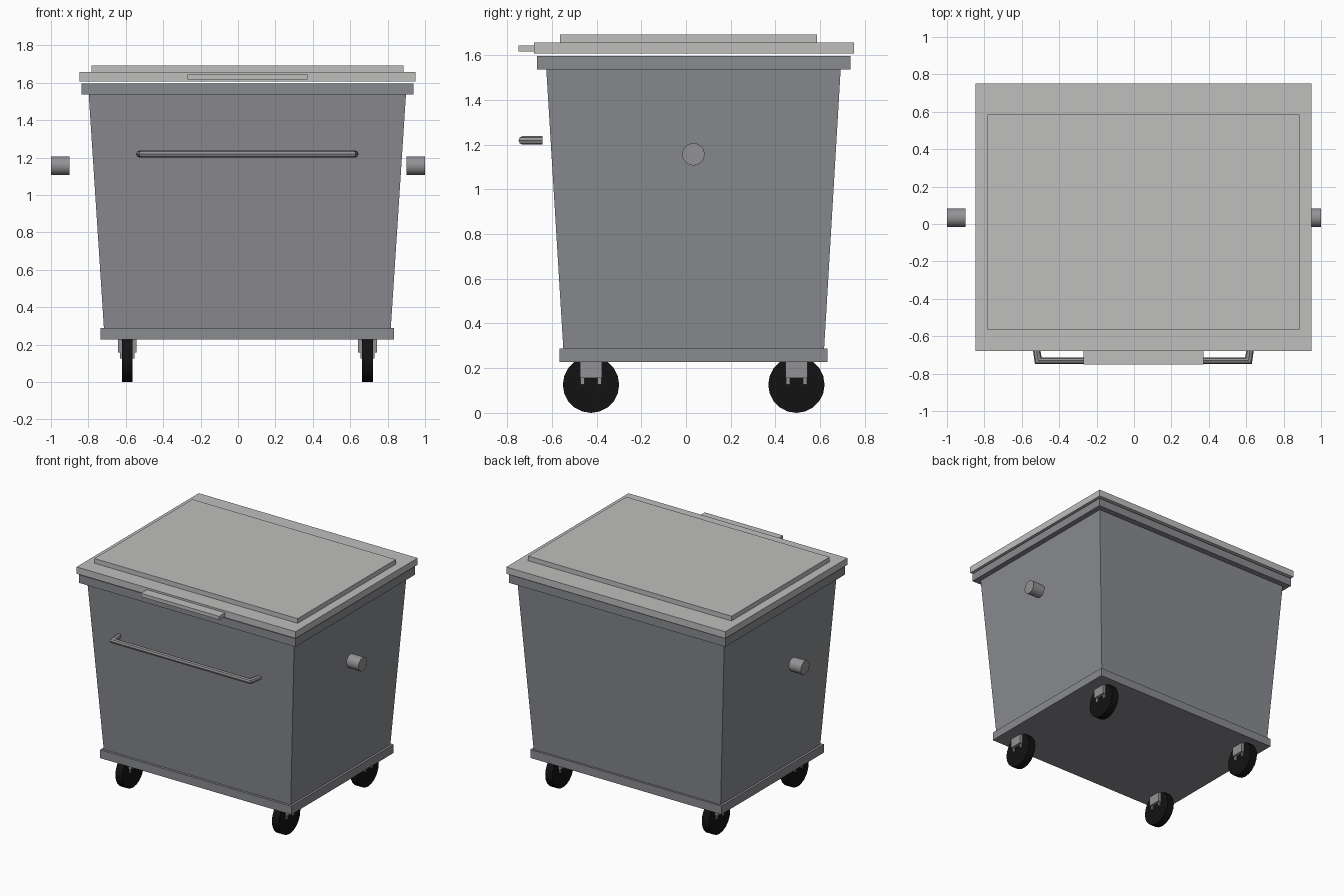
import bpy, bmesh, math
from mathutils import Vector, Matrix

if "Cube" in bpy.data.objects:
    bpy.data.objects.remove(bpy.data.objects["Cube"])


def material(name, rgb):
    m = bpy.data.materials.new(name)
    m.diffuse_color = (*rgb, 1)
    m.use_nodes = True
    m.node_tree.nodes["Principled BSDF"].inputs["Base Color"].default_value = m.diffuse_color
    return m


BODY = material("body grey", (0.255, 0.26, 0.28))
LID = material("lid light grey", (0.52, 0.52, 0.515))
METAL = material("metal grey", (0.29, 0.29, 0.30))
RUBBER = material("rubber black", (0.006, 0.006, 0.006))

CX = 0.05    # the bin sits slightly off centre in x
CY = 0.033   # and in y


def finish(name, bm, mat):
    bmesh.ops.recalc_face_normals(bm, faces=bm.faces)
    me = bpy.data.meshes.new(name)
    bm.to_mesh(me)
    bm.free()
    me.materials.append(mat)
    ob = bpy.data.objects.new(name, me)
    bpy.context.collection.objects.link(ob)
    return ob


def box(name, x, y, z, mat, top=None):
    """Box from (min, max) ranges; top gives other x and y ranges for the upper face."""
    bm = bmesh.new()
    bmesh.ops.create_cube(bm, size=1)
    for v in bm.verts:
        hi = v.co.z > 0
        rx, ry = top if (top and hi) else (x, y)
        v.co = (rx[v.co.x > 0], ry[v.co.y > 0], z[hi])
    return finish(name, bm, mat)


def cylinder_x(name, centre, radius, width, sides, mat):
    """Cylinder with its axis along x."""
    bm = bmesh.new()
    bmesh.ops.create_cone(bm, cap_ends=True, segments=sides, radius1=radius,
                          radius2=radius, depth=width,
                          matrix=Matrix.Translation(centre) @ Matrix.Rotation(math.pi / 2, 4, 'Y'))
    ob = finish(name, bm, mat)
    for p in ob.data.polygons:
        p.use_smooth = len(p.vertices) == 4
    for e in ob.data.edges:
        a, b = (ob.data.vertices[i].co for i in e.vertices)
        e.use_edge_sharp = abs(a.x - b.x) < 1e-4
    return ob


# Container: base plate, tapered body, rim
box("base_plate", (-0.734, 0.834), (-0.567, 0.633), (0.227, 0.289), BODY)
box("body", (-0.717, 0.817), (-0.549, 0.618), (0.289, 1.537), BODY,
    top=((-0.798, 0.898), (-0.625, 0.692)))
box("rim", (-0.838, 0.938), (-0.667, 0.736), (1.537, 1.597), BODY)

# Lid with raised panel and grip
box("lid", (-0.848, 0.948), (-0.68, 0.751), (1.607, 1.657), LID)
box("lid_panel", (-0.784, 0.884), (-0.563, 0.586), (1.657, 1.692), LID)
box("lid_grip", (-0.271, 0.371), (-0.75, -0.68), (1.617, 1.643), LID)

# Lifting pins on both sides
for side, x in (("left", -0.95), ("right", 0.95)):
    cylinder_x(side + "_lifting_pin", (x, CY, 1.157), 0.05, 0.1, 24, METAL)

# Front push bar: a tube swept through four mitred rings
bm = bmesh.new()
SIDES, R = 8, 0.019
rings = []
for x, y, h in ((-0.576, -0.642, (-R, 0)), (-0.562, -0.731, (-0.018, -0.018)),
                (0.562, -0.731, (0.018, -0.018)), (0.576, -0.642, (R, 0))):
    ring = []
    for i in range(SIDES):
        a = 2 * math.pi * i / SIDES
        c = math.cos(a)
        ring.append(bm.verts.new((CX + x + h[0] * c, y + h[1] * c, 1.219 + R * math.sin(a))))
    rings.append(ring)
for a, b in zip(rings, rings[1:]):
    # side arms keep their ring direction; the two bar ends mirror each other
    for i in range(SIDES):
        j = (i + 1) % SIDES
        if a is rings[1]:
            # match the outer side of one corner with the outer side of the other
            bm.faces.new((a[i], a[j], b[j], b[i]))
        else:
            bm.faces.new((a[i], a[j], b[j], b[i]))
bm.faces.new(rings[0])
bm.faces.new(rings[-1])
finish("push_bar", bm, METAL)

# Castors: wheel, bracket block and two prongs at each corner
for sx, side in ((-1, "left"), (1, "right")):
    for y, end in ((-0.425, "front"), (0.494, "back")):
        x = CX + sx * 0.642
        tag = end + "_" + side
        cylinder_x(tag + "_wheel", (x, y, 0.126), 0.126, 0.057, 20, RUBBER)
        box(tag + "_bracket", (x - 0.05, x + 0.05), (y - 0.05, y + 0.05), (0.157, 0.227), METAL)
        for k, part in ((-1, "prong_a"), (1, "prong_b")):
            yc = y + k * 0.038
            box(tag + "_" + part, (x - 0.038, x + 0.038), (yc - 0.009, yc + 0.009),
                (0.126, 0.157), METAL)
